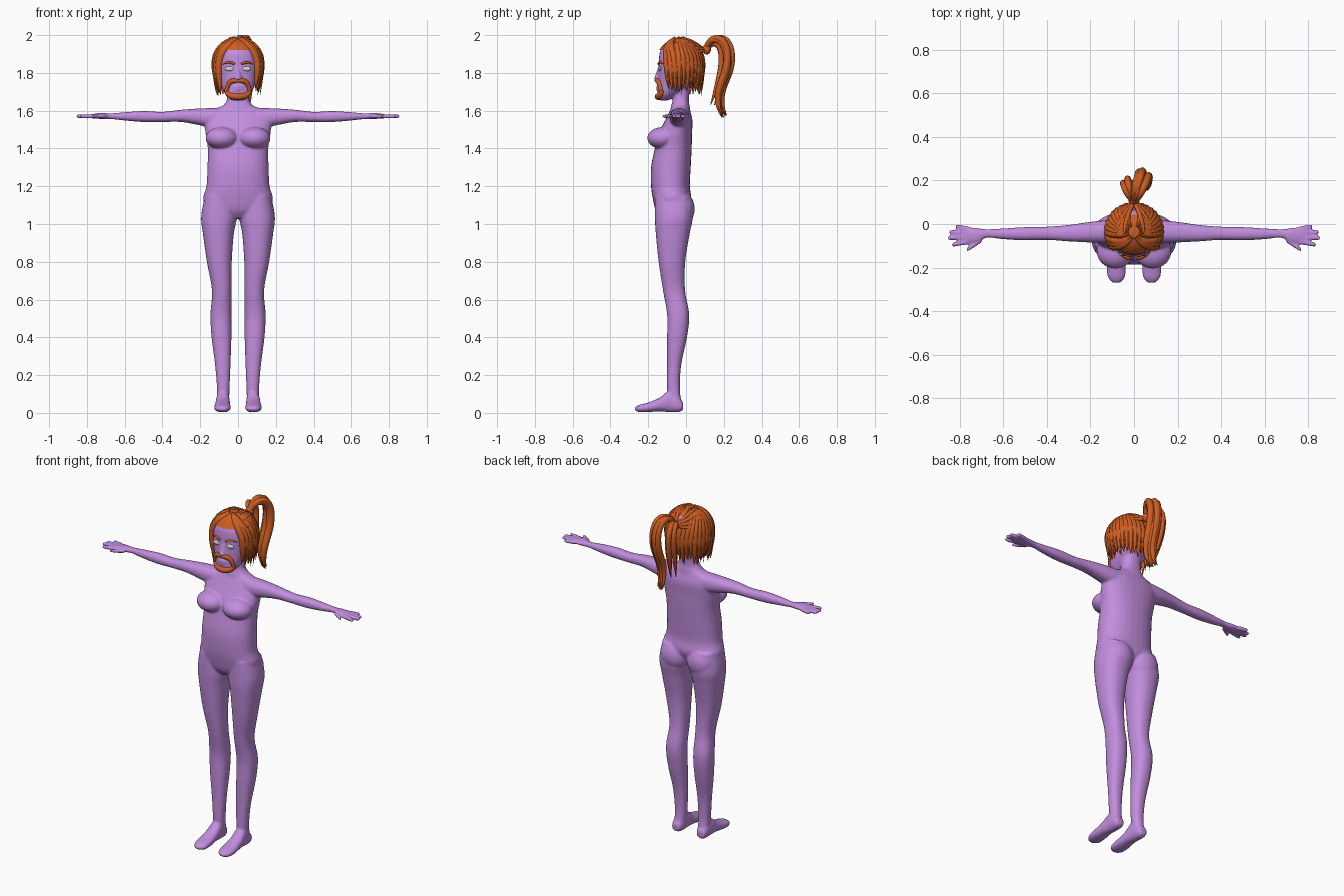
import bpy, bmesh, math, random
from mathutils import Vector, Matrix

random.seed(4)
if "Cube" in bpy.data.objects:
    bpy.data.objects.remove(bpy.data.objects["Cube"])


def material(name, color):
    mat = bpy.data.materials.new(name)
    mat.use_nodes = True
    mat.diffuse_color = (*color, 1)
    mat.node_tree.nodes["Principled BSDF"].inputs["Base Color"].default_value = (*color, 1)
    return mat


skin = material("lilac skin", (.54, .27, .73))
orange = material("orange hair", (.6, .11, .016))
eye_grey = material("pale eye grey", (.62, .66, .62))


def spline_rows(rows, steps=5):
    """Catmull-Rom interpolation between cross-section rows."""
    ends = [rows[0]] + list(rows) + [rows[-1]]
    result = []
    for p, q, r, s in zip(ends, ends[1:], ends[2:], ends[3:]):
        for k in range(steps):
            t = k / steps
            result.append([b + t * (c - a) / 2 + t * t * (a - 2.5 * b + 2 * c - d / 2)
                           + t ** 3 * (1.5 * (b - c) + (d - a) / 2)
                           for a, b, c, d in zip(p, q, r, s)])
    return result + [list(rows[-1])]


def loft(bm, axis, rows, side=1, sides=28):
    """Rounded sections; a row is position, then low and high of both cross axes."""
    rings = []
    for t, a0, a1, b0, b1 in spline_rows(rows):
        ring = []
        for k in range(sides):
            angle = math.tau * k / sides
            c, s = math.cos(angle), math.sin(angle)
            a = (a0 + a1) / 2 + (a1 - a0) / 2 * math.copysign(abs(c) ** .88, c)
            b = (b0 + b1) / 2 + (b1 - b0) / 2 * math.copysign(abs(s) ** .88, s)
            x, y, z = {"x": (t, a, b), "y": (a, t, b), "z": (a, b, t)}[axis]
            ring.append(bm.verts.new((x * side, y, z)))
        rings.append(ring)
    for low, high in zip(rings, rings[1:]):
        for k in range(sides):
            n = (k + 1) % sides
            bm.faces.new((low[k], low[n], high[n], high[k]))
    bm.faces.new(rings[0])
    bm.faces.new(rings[-1])


def ellipsoid(bm, center, size):
    place = Matrix.Translation(center) @ Matrix.Diagonal((*size, 1))
    bmesh.ops.create_uvsphere(bm, u_segments=28, v_segments=18, radius=1, matrix=place)


def finish(bm, name, mat):
    bmesh.ops.recalc_face_normals(bm, faces=bm.faces[:])
    mesh = bpy.data.meshes.new(name)
    bm.to_mesh(mesh)
    bm.free()
    mesh.materials.append(mat)
    mesh.shade_smooth()
    obj = bpy.data.objects.new(name, mesh)
    bpy.context.collection.objects.link(obj)
    return obj


# Body: overlapping volumes fused into one smooth skin
bm = bmesh.new()
torso = [(1.03, .05, -.13, -.03), (1.07, .14, -.16, .0), (1.13, .184, -.175, .028),
         (1.2, .167, -.185, .02), (1.3, .162, -.185, .025), (1.4, .16, -.165, .03),
         (1.48, .172, -.145, .032), (1.55, .175, -.11, .034), (1.6, .14, -.085, .022),
         (1.622, .09, -.075, .015)]
neck = [(1.56, .12, -.09, .028), (1.62, .085, -.08, .02), (1.655, .06, -.072, .015),
        (1.72, .055, -.075, .02), (1.8, .055, -.075, .02)]
head = [(1.655, .035, -.145, -.09), (1.685, .066, -.152, -.05), (1.73, .088, -.15, .02),
        (1.78, .102, -.147, .055), (1.85, .11, -.145, .075), (1.91, .1, -.138, .07),
        (1.95, .075, -.11, .05), (1.975, .035, -.07, .0)]
for rows in (torso, neck, head):
    loft(bm, "z", [(z, -w, w, front, back) for z, w, front, back in rows])

nose = [(1.755, -.013, .013, -.15, -.13), (1.768, -.021, .021, -.169, -.13),
        (1.79, -.014, .014, -.162, -.13), (1.83, -.009, .009, -.148, -.13)]
loft(bm, "z", nose)
ellipsoid(bm, (0, -.146, 1.728), (.032, .012, .007))
ellipsoid(bm, (0, -.146, 1.713), (.028, .012, .008))

leg = [(1.15, .02, .175, -.165, .025), (1.04, .006, .195, -.165, .036),
       (.95, .022, .186, -.16, .02), (.8, .033, .165, -.145, -.004),
       (.65, .035, .138, -.122, -.005), (.52, .035, .146, -.1, .017),
       (.4, .035, .14, -.1, .005), (.25, .04, .121, -.1, -.026),
       (.12, .045, .111, -.1, -.032), (.04, .048, .112, -.09, -.02)]
foot = [(-.015, .06, .105, .015, .055), (-.04, .048, .114, .004, .085),
        (-.09, .044, .116, .004, .115), (-.14, .042, .121, .008, .08),
        (-.2, .038, .126, .004, .055), (-.245, .042, .12, .004, .043),
        (-.27, .062, .1, .012, .03)]
arm = [(.1, -.09, .02, 1.5, 1.615), (.2, -.085, .01, 1.522, 1.612),
       (.3, -.08, -.004, 1.54, 1.605), (.4, -.073, -.012, 1.54, 1.594),
       (.5, -.075, -.014, 1.54, 1.598), (.6, -.07, -.02, 1.548, 1.592),
       (.675, -.063, -.024, 1.556, 1.586), (.72, -.085, -.018, 1.556, 1.588),
       (.775, -.09, -.012, 1.56, 1.582)]
fingers = [(.7, -.075, .77, -.12), (.76, -.082, .838, -.096), (.76, -.062, .857, -.064),
           (.76, -.04, .85, -.037), (.76, -.021, .82, -.011)]
for side in (-1, 1):
    loft(bm, "z", leg, side)
    loft(bm, "y", foot, side)
    loft(bm, "x", arm, side)
    for x, y, tip_x, tip_y in fingers:
        digit = []
        for t, r in ((0, .011), (.5, .011), (.9, .01), (1, .005)):
            mid = y + t * (tip_y - y)
            digit.append((x + t * (tip_x - x), mid - r, mid + r, 1.57 - r, 1.57 + r))
        loft(bm, "x", digit, side, 12)
    ellipsoid(bm, (side * .086, -.125, 1.455), (.086, .08, .058))
    ellipsoid(bm, (side * .088, -.03, 1.08), (.09, .076, .095))

body = finish(bm, "body", skin)
remesh = body.modifiers.new("fuse", "REMESH")
remesh.mode, remesh.voxel_size, remesh.use_smooth_shade = "VOXEL", .006, True
soften = body.modifiers.new("soften", "SMOOTH")
soften.factor, soften.iterations = .5, 7
bpy.context.view_layer.objects.active = body
body.select_set(True)
for modifier in ("fuse", "soften"):
    bpy.ops.object.modifier_apply(modifier=modifier)


def on_face(x, z, lift=0):
    hit, spot, _, _ = body.ray_cast(Vector((x, -1, z)), Vector((0, 1, 0)))
    y = spot.y if hit else -.1
    return Vector((x, max(-.18, min(y, -.08)) - lift, z))


def locks(name, paths, thickness, taper):
    """A bundle of tapered strands; taper holds one width per path point."""
    curve = bpy.data.curves.new(name, "CURVE")
    curve.dimensions = "3D"
    curve.bevel_depth, curve.bevel_resolution = thickness, 2
    curve.resolution_u, curve.use_fill_caps = 6, True
    for path in paths:
        strand = curve.splines.new("NURBS")
        strand.points.add(len(path) - 1)
        for point, spot, width in zip(strand.points, path, taper):
            point.co, point.radius = (*spot, 1), width
        strand.use_endpoint_u, strand.order_u, strand.use_smooth = True, 4, True
    curve.materials.append(orange)
    obj = bpy.data.objects.new(name, curve)
    bpy.context.collection.objects.link(obj)
    bpy.ops.object.select_all(action="DESELECT")
    obj.select_set(True)
    bpy.context.view_layer.objects.active = obj
    bpy.ops.object.convert(target="MESH")


# Eyes, brows and facial hair
bm = bmesh.new()
for side in (-1, 1):
    ellipsoid(bm, on_face(side * .045, 1.822), (.025, .009, .013))
finish(bm, "eyes", eye_grey)

brow = [(.018, 1.847), (.035, 1.856), (.06, 1.86), (.08, 1.846)]
locks("eyebrows", [[on_face(s * x, z, .002) for x, z in brow] for s in (-1, 1)],
      .008, (.7, 1, .9, .3))
moustache = [(0, 1.756), (.018, 1.762), (.045, 1.756), (.058, 1.73), (.062, 1.695)]
locks("moustache", [[on_face(s * x, z, .003) for x, z in moustache] for s in (-1, 1)],
      .014, (.6, 1, 1, .9, .8))
chin = [(-.064, 1.71), (-.055, 1.683), (-.02, 1.674), (.02, 1.674), (.055, 1.683), (.064, 1.71)]
locks("chin_beard", [[on_face(x, z, .001) for x, z in chin]], .017, (.6, 1, 1.1, 1.1, 1, .6))

# Scalp cap, open at the face and the nape
bm = bmesh.new()
ellipsoid(bm, (0, -.035, 1.855), (.122, .122, .13))
bare = [f for f in bm.faces if f.calc_center_median().z < 1.75
        or (f.calc_center_median().y < -.075 and f.calc_center_median().z < 1.925)]
bmesh.ops.delete(bm, geom=bare, context="FACES")
finish(bm, "hair_cap", orange)


def scalp(turn, rise, scale=1):
    """Point on the scalp; turn is degrees from the front, rise degrees up."""
    turn, rise = math.radians(turn), math.radians(rise)
    flat = math.cos(rise) * scale
    return Vector((.123 * flat * math.sin(turn), -.035 - .121 * flat * math.cos(turn),
                   1.855 + .127 * math.sin(rise) * scale))


# Hanging locks around the sides and back, the front ones swept from the parting
hanging, wisps = [], []
for side in (-1, 1):
    for step in range(24):
        turn = 58 + step * 5.3
        sweep = .35 if turn < 85 else .8
        main = step % 2 == 0
        path = [scalp(side * turn * (sweep + (1 - sweep) * t), rise, 1.0 if main else 1.08)
                for t, rise in ((0, 78), (.3, 55), (.8, 28), (1, 2))]
        fall = path[-1]
        tip = 1.69 + random.uniform(-.012, .035)
        for t, pull in ((.5, .98), (1, .88)):
            path.append(Vector((fall.x * pull, -.035 + (fall.y + .035) * pull,
                                fall.z + (tip - fall.z) * t)))
        (hanging if main else wisps).append(path)
locks("hanging_locks", hanging, .021, (.5, .9, 1, 1, .85, .1))
locks("hair_wisps", wisps, .007, (.4, .9, 1, 1, .8, .1))

# Strands gathered back to the ponytail
base = Vector((0, .1, 1.92))
gathered = []
for side in (-1, 1):
    for rise in (15, 32, 50, 68):
        gathered.append([scalp(side * 75, rise, 1.07), scalp(side * 115, rise + 4, 1.1),
                         scalp(side * 150, rise * .6 + 14, 1.12), base])
locks("gathered_strands", gathered, .012, (.3, 1, 1, .7))
bm = bmesh.new()
ellipsoid(bm, base + Vector((0, .01, .005)), (.026, .022, .028))
finish(bm, "ponytail_tie", orange)

# Ponytail: a thick arching bundle and a shorter one beside it
tail = [(.0, .1, 1.92), (.01, .13, 1.98), (.03, .2, 2.0), (.045, .245, 1.93),
        (.045, .24, 1.8), (.035, .165, 1.67), (.03, .215, 1.575)]
bundle = []
for k in range(9):
    drift = Vector((random.uniform(-.022, .022), random.uniform(-.028, .01), -.006 * (k % 3)))
    bundle.append([Vector(p) + drift * min(1, i / 2) for i, p in enumerate(tail)])
locks("ponytail", bundle, .019, (.6, .8, .9, 1, 1.15, .9, .08))
short = [(0, .1, 1.92), (-.02, .14, 1.965), (-.03, .205, 1.96), (-.03, .215, 1.84),
         (-.02, .18, 1.72), (-.005, .15, 1.63)]
locks("short_ponytail_locks",
      [[Vector(p) + Vector((d, -abs(d), 0)) * min(1, i / 2) for i, p in enumerate(short)]
       for d in (-.02, 0, .02)], .016, (.6, .9, 1, 1, .8, .1))
